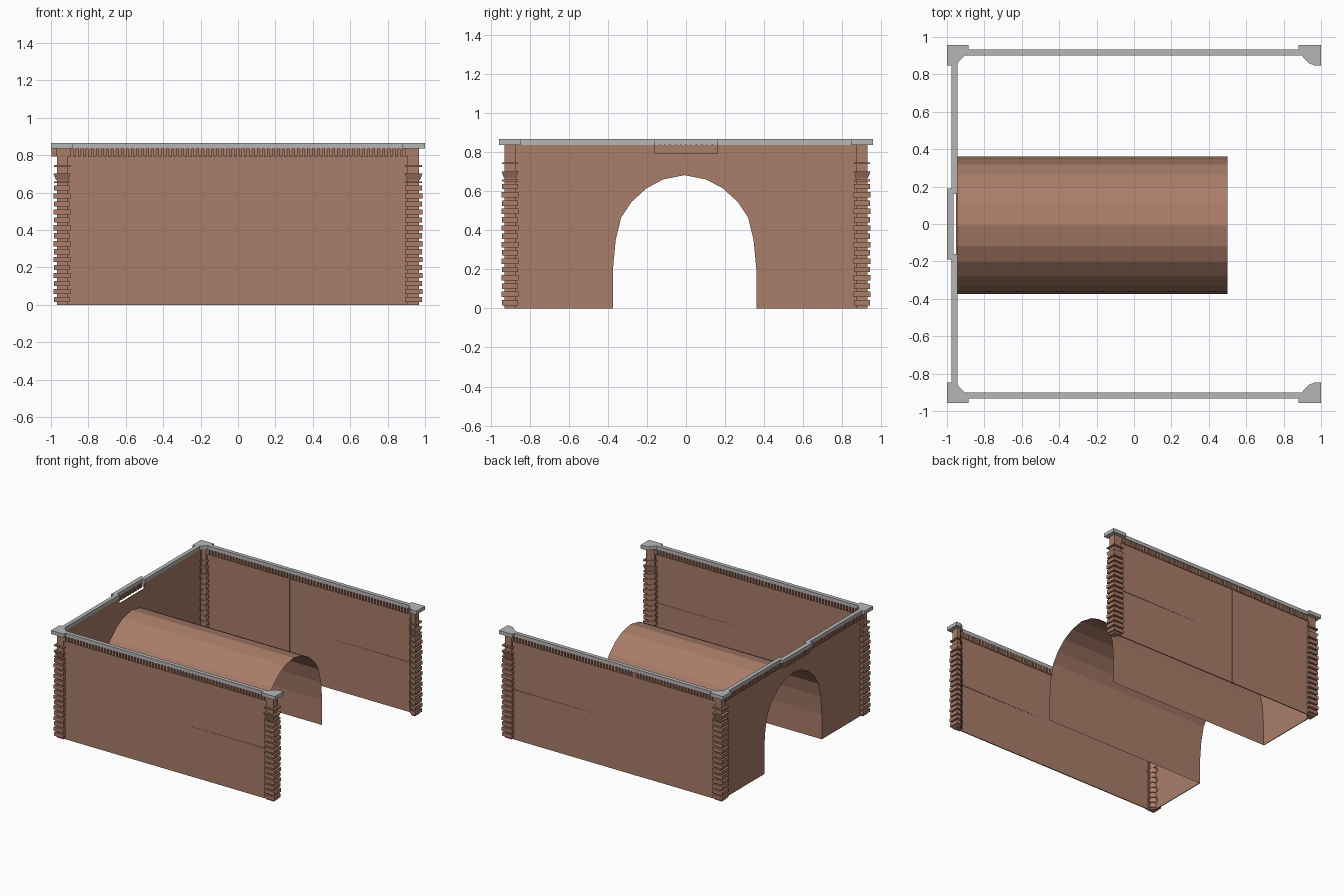
import bpy, bmesh
from mathutils import Vector

if "Cube" in bpy.data.objects:
    bpy.data.objects.remove(bpy.data.objects["Cube"])


def material(name, rgb):
    m = bpy.data.materials.new(name)
    m.diffuse_color = (*rgb, 1)
    m.use_nodes = True
    m.node_tree.nodes["Principled BSDF"].inputs["Base Color"].default_value = m.diffuse_color
    return m


BRICK = material("brick_brown", (0.40, 0.205, 0.142))
STONE = material("coping_grey", (0.47, 0.47, 0.47))


def finish(name, bm, mat):
    bmesh.ops.recalc_face_normals(bm, faces=bm.faces)
    me = bpy.data.meshes.new(name)
    bm.to_mesh(me)
    bm.free()
    me.materials.append(mat)
    ob = bpy.data.objects.new(name, me)
    bpy.context.collection.objects.link(ob)
    return ob


def loft(bm, low, high):
    """Closed solid between two matching point loops."""
    a = [bm.verts.new(p) for p in low]
    b = [bm.verts.new(p) for p in high]
    bm.faces.new(a[::-1])
    bm.faces.new(b)
    n = len(a)
    for i in range(n):
        j = (i + 1) % n
        bm.faces.new((a[i], a[j], b[j], b[i]))


def box(bm, x0, x1, y0, y1, z0, z1):
    c = [(x0, y0), (x1, y0), (x1, y1), (x0, y1)]
    loft(bm, [(x, y, z0) for x, y in c], [(x, y, z1) for x, y in c])


TOP, COPE, TOOTH = 0.866, 0.837, 0.793

# Arch outline, from the left foot over the crown to the right foot
HALF = [(0.367, 0), (0.367, 0.2), (0.353, 0.35), (0.325, 0.465),
        (0.272, 0.545), (0.195, 0.615), (0.11, 0.66)]
ARCH = [(-y - 0.007, z) for y, z in HALF] + [(-0.007, 0.682)] + \
       [(y - 0.007, z) for y, z in reversed(HALF)]

# Tunnel lining: an open sheet swept along x
bm = bmesh.new()
rows = [[bm.verts.new((x, y, z)) for y, z in ARCH] for x in (-0.947, 0.5)]
for i in range(len(ARCH) - 1):
    bm.faces.new((rows[0][i], rows[0][i + 1], rows[1][i + 1], rows[1][i]))
finish("tunnel_barrel", bm, BRICK)

# Portal wall with the arch cut out and a lower top behind the centre bay
outline = [(-0.915, 0)] + ARCH + [(0.915, 0), (0.915, COPE), (0.16, COPE),
          (0.16, TOOTH), (-0.16, TOOTH), (-0.16, COPE), (-0.915, COPE)]
bm = bmesh.new()
loft(bm, [(-0.951, y, z) for y, z in outline], [(-0.945, y, z) for y, z in outline])
finish("portal_wall", bm, BRICK)

# Side walls with the thin uneven course on their outer and inner faces
for side, s in (("front", -1), ("back", 1)):
    bm = bmesh.new()
    box(bm, -0.95, 0.95, s * 0.915 - 0.004, s * 0.915 + 0.004, 0, COPE)
    finish(side + "_wall", bm, BRICK)
    bm = bmesh.new()
    for d in (0.907, 0.923):
        low = [(0.19, s * 0.915, 0.39), (0.89, s * 0.915, 0.39),
               (0.89, s * d, 0.39), (0.19, s * (0.915 + (d - 0.915) * 0.6), 0.39)]
        loft(bm, low, [(x, y, 0.404) for x, y, z in low])
    finish(side + "_wall_ledge", bm, BRICK)
bm = bmesh.new()
box(bm, -0.185, -0.175, 0.906, 0.924, 0, COPE)
finish("back_wall_joint", bm, BRICK)

# Rows of brick teeth under the coping
N = 72
for side, s in (("front", -1), ("back", 1)):
    bm = bmesh.new()
    for i in range(N):
        x = -0.955 + 1.91 * i / (N - 1)
        box(bm, x - 0.009, x + 0.009, s * 0.915 - 0.013, s * 0.915 + 0.013, TOOTH, COPE)
    finish(side + "_teeth", bm, BRICK)
bm = bmesh.new()
N = 68
for i in range(N):
    y = -0.912 + 1.824 * i / (N - 1)
    x = -0.983 if abs(y) < 0.165 else -0.959
    box(bm, x - 0.013, x + 0.013, y - 0.009, y + 0.009, TOOTH, COPE)
box(bm, -0.986, -0.976, -0.165, 0.165, TOOTH, COPE)
finish("portal_teeth", bm, BRICK)

# Corner plans: the portal corners have a mitre, the open ends a rounded one
LEFT = [(-1, 0.957), (-0.885, 0.957), (-0.885, 0.905), (-0.9, 0.905),
        (-0.945, 0.86), (-0.945, 0.848), (-1, 0.848)]
RIGHT = [(1, 0.957), (0.88, 0.957), (0.88, 0.905), (0.892, 0.905),
         (0.935, 0.86), (0.965, 0.848), (1, 0.848)]


def plan(points, scale, s, z):
    c = Vector((0.935 if points[0][0] > 0 else -0.935, 0.897))
    out = [c + (Vector(p) - c) * scale for p in points]
    return [(p.x, p.y * s, z) for p in out]


# Corner piers: a core, stacked projecting courses, a flared band and a cap
for side, s in (("front", -1), ("back", 1)):
    for end, pts in (("left", LEFT), ("right", RIGHT)):
        bm = bmesh.new()

        def course(z0, z1, k0, k1):
            loft(bm, plan(pts, k0, s, z0), plan(pts, k1, s, z1))

        course(0, COPE, 0.52, 0.52)
        for i in range(15):
            z = 0.015 + 0.0425 * i
            k = 0.79 if i % 2 else 0.75
            course(z, z + 0.028, k, k)
        course(0.65, 0.66, 0.75, 0.75)
        course(0.667, 0.702, 0.58, 0.8)
        course(0.738, 0.748, 0.77, 0.77)
        finish(f"{side}_{end}_pier", bm, BRICK)
        bm = bmesh.new()
        loft(bm, plan(pts, 1, s, COPE), plan(pts, 1, s, TOP))
        finish(f"{side}_{end}_cap", bm, STONE)

# Coping stones along the wall tops, stepped outward over the arch
for side, s in (("front", -1), ("back", 1)):
    bm = bmesh.new()
    box(bm, -0.9, 0.9, s * 0.917 - 0.016, s * 0.917 + 0.016, COPE, TOP)
    finish(side + "_coping", bm, STONE)
    bm = bmesh.new()
    y0, y1 = sorted((s * 0.16, s * 0.86))
    box(bm, -0.976, -0.944, y0, y1, COPE, TOP)
    finish(side + "_portal_coping", bm, STONE)
bm = bmesh.new()
box(bm, -1, -0.965, -0.19, 0.19, COPE, TOP)
finish("centre_bay_coping", bm, STONE)
